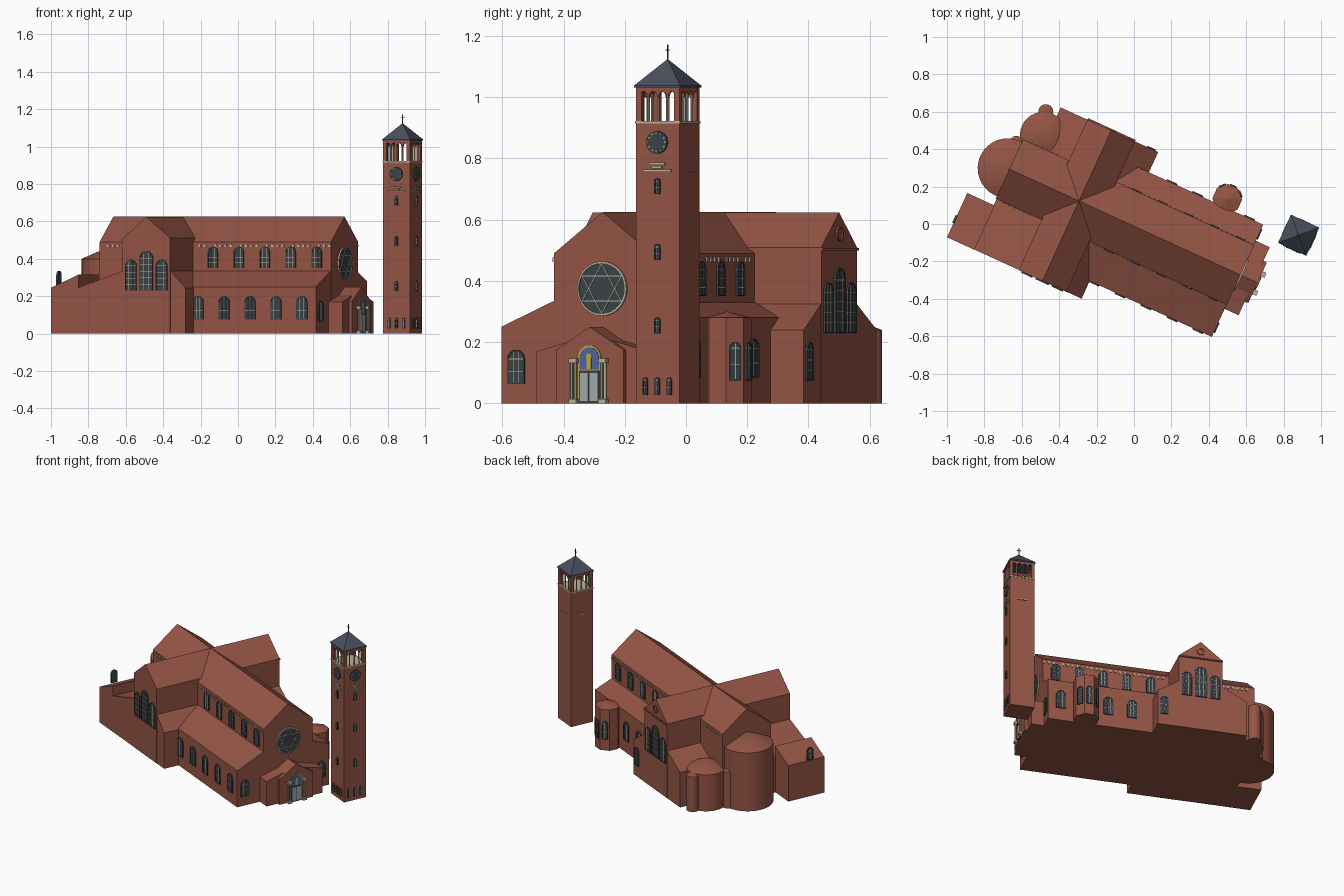
import bpy, bmesh
from math import sin, cos, pi, radians
from mathutils import Matrix, Vector

if "Cube" in bpy.data.objects:
    bpy.data.objects.remove(bpy.data.objects["Cube"])

ROT = Matrix.Rotation(radians(-24.6), 4, 'Z')
CHURCH = Matrix.Translation((-0.294, 0.123, 0)) @ ROT   # origin at the crossing, x along the nave
TOWER = Matrix.Translation((0.88, -0.06, 0)) @ ROT


def mat(name, rgb):
    m = bpy.data.materials.new(name)
    m.diffuse_color = (*rgb, 1)
    m.use_nodes = True
    m.node_tree.nodes["Principled BSDF"].inputs["Base Color"].default_value = m.diffuse_color
    return m


BRICK = mat("brick", (0.30, 0.09, 0.06))
GLASS = mat("glass", (0.04, 0.055, 0.065))
CREAM = mat("cream_stone", (0.50, 0.44, 0.32))
SLATE = mat("slate", (0.065, 0.08, 0.11))
GOLD = mat("gold", (0.55, 0.36, 0.06))
BLUE = mat("blue", (0.07, 0.13, 0.36))
DOOR = mat("door_grey", (0.36, 0.40, 0.40))


def finish(name, bm, mats, M):
    bmesh.ops.recalc_face_normals(bm, faces=bm.faces)
    me = bpy.data.meshes.new(name)
    bm.to_mesh(me)
    bm.free()
    for m in mats:
        me.materials.append(m)
    ob = bpy.data.objects.new(name, me)
    bpy.context.collection.objects.link(ob)
    ob.matrix_world = M
    return ob


def slab(bm, pts, axis, a, b, mi=0):
    """Extrude a 2D profile (h, z) along axis 'x' or 'y' from a to b."""
    co = (lambda h, z, t: (t, h, z)) if axis == 'x' else (lambda h, z, t: (h, t, z))
    A = [bm.verts.new(co(h, z, a)) for h, z in pts]
    B = [bm.verts.new(co(h, z, b)) for h, z in pts]
    n = len(pts)
    fs = [bm.faces.new(A), bm.faces.new(B[::-1])]
    fs += [bm.faces.new((A[i], A[(i + 1) % n], B[(i + 1) % n], B[i])) for i in range(n)]
    for f in fs:
        f.material_index = mi


def rect(x0, x1, z0, z1):
    return [(x0, z0), (x1, z0), (x1, z1), (x0, z1)]


def prism(name, pts, axis, a, b, m=BRICK, M=CHURCH):
    bm = bmesh.new()
    slab(bm, pts, axis, a, b)
    return finish(name, bm, [m], M)


def gable(hw, eave, ridge, c=0):
    return [(c - hw, 0), (c + hw, 0), (c + hw, eave), (c, ridge), (c - hw, eave)]


def lathe(name, loc, r1, r2, z0, z1, n=32, m=BRICK, M=CHURCH, spin=0):
    bm = bmesh.new()
    bmesh.ops.create_cone(bm, cap_ends=True, segments=n, radius1=r1, radius2=r2, depth=z1 - z0,
                          matrix=Matrix.Translation((*loc, (z0 + z1) / 2)) @ Matrix.Rotation(spin, 4, 'Z'))
    ob = finish(name, bm, [m], M)
    if n > 8:
        bpy.context.view_layer.objects.active = ob
        ob.select_set(True)
        bpy.ops.object.shade_smooth_by_angle()
        ob.select_set(False)
    return ob


def face(x, y, ang, M=CHURCH):
    """Frame on a wall: local -y points outward; 0 south, 90 east, 180 north."""
    return M @ Matrix.Translation((x, y, 0)) @ Matrix.Rotation(radians(ang), 4, 'Z')


def arch(w, z0, z1, c=0, n=10):
    r = w / 2
    return [(c - r, z0), (c + r, z0)] + [(c + r * cos(pi * i / n), z1 - r + r * sin(pi * i / n)) for i in range(n + 1)]


def band(bm, outer, inner, y0, y1, mi):
    n = len(outer)
    for i in range(n):
        j = (i + 1) % n
        slab(bm, [outer[i], outer[j], inner[j], inner[i]], 'y', y0, y1, mi)


def window(name, F, w, z0, z1, bars=2, cols=1, c=0):
    bm = bmesh.new()
    slab(bm, arch(w, z0, z1, c), 'y', -0.004, 0.004)
    band(bm, arch(w, z0, z1, c), arch(w - 0.007, z0 + 0.004, z1 - 0.004, c), -0.007, 0, 0)
    for k in range(cols):
        x = c - w / 2 + w * (k + 1) / (cols + 1)
        slab(bm, rect(x - .001, x + .001, z0, z1 - w * .12), 'y', -0.0055, 0, 1)
    for k in range(bars):
        z = z0 + (z1 - z0 - w / 2) * (k + 1) / bars
        slab(bm, rect(c - w / 2, c + w / 2, z - .001, z + .001), 'y', -0.0055, 0, 1)
    return finish(name, bm, [GLASS, CREAM], F)


def circle(r, cz, n=32, start=0):
    return [(r * cos(start + 2 * pi * i / n), cz + r * sin(start + 2 * pi * i / n)) for i in range(n)]


# main body: nave with choir, transept, aisles
prism("nave_and_choir", gable(0.175, 0.49, 0.625), 'x', -0.41, 0.95)
prism("transept", gable(0.14, 0.51, 0.624), 'y', -0.47, 0.415)
prism("south_aisle", [(-0.365, 0), (0, 0), (0, 0.335), (-0.175, 0.335), (-0.365, 0.25)], 'x', 0, 0.948)
prism("north_aisle", [(0, 0), (0.295, 0), (0.295, 0.28), (0.175, 0.33), (0, 0.33)], 'x', 0, 0.948)

# lean-to chapels beside the transept
prism("southeast_lean_to", [(0, 0), (0.23, 0), (0.23, 0.245), (0.14, 0.335), (0, 0.335)], 'y', -0.469, -0.1)
prism("southwest_lean_to", [(-0.405, 0), (0, 0), (0, 0.335), (-0.14, 0.335), (-0.405, 0.245)], 'y', -0.469, -0.1)
prism("northeast_lean_to", [(0, 0), (0.276, 0), (0.276, 0.24), (0.14, 0.325), (0, 0.325)], 'y', 0.1, 0.414)
prism("northwest_lean_to", [(-0.297, 0), (0, 0), (0, 0.325), (-0.14, 0.325), (-0.297, 0.24)], 'y', 0.1, 0.414)
prism("west_sacristy", [(-0.561, 0), (-0.4, 0), (-0.4, 0.315), (-0.561, 0.245)], 'y', -0.47, -0.21)

# apses and turrets at the west end
for nm, loc, r, h, top in (("main_apse", (-0.42, 0), 0.16, 0.40, 0.47), ("side_apse", (-0.32, 0.24), 0.125, 0.25, 0.31),
                           ("inner_turret", (-0.435, 0.145), 0.035, 0.25, 0.265), ("outer_turret", (-0.36, 0.36), 0.04, 0.24, 0.255)):
    lathe(nm, loc, r, r, 0, h)
    lathe(nm + "_roof", loc, r, 0, h, top)

# polygonal chapel on the north aisle
lathe("north_chapel", (0.716, 0.34), 0.08, 0.08, 0, 0.28, 8, spin=pi / 8)
lathe("north_chapel_roof", (0.716, 0.34), 0.08, 0, 0.28, 0.30, 8, spin=pi / 8)
for a in (135, 180, 225):
    d = radians(a)
    window("chapel_window", face(0.716 + .074 * sin(d), 0.34 - .074 * cos(d), a), 0.038, 0.075, 0.2)

# entrance porch
prism("porch_wings", gable(0.2, 0.17, 0.225), 'x', 0.94, 1.03)
prism("porch_gable", gable(0.12, 0.175, 0.25), 'x', 0.94, 1.05)
P = face(1.05, 0, 90)
prism("door_surround", arch(0.082, 0, 0.19), 'y', -0.004, 0, GOLD, P)
prism("door_tympanum", arch(0.07, 0.11, 0.183), 'y', -0.006, 0, BLUE, P)
prism("tympanum_figure", circle(0.011, 0.153, 12), 'y', -0.008, 0, GOLD, P)
prism("figure_body", rect(-.008, .008, .112, .145), 'y', -0.008, 0, GOLD, P)
prism("door_dark_frame", rect(-0.036, 0.036, 0, 0.108), 'y', -0.006, 0, GLASS, P)
for s in (-1, 1):
    prism("door_leaf", rect(s * .017 - .014, s * .017 + .014, 0.008, 0.1), 'y', -0.008, 0, DOOR, P)
    for o in (0.047, 0.060):
        lathe("door_column", (s * o, -0.012), 0.005, 0.005, 0, 0.135, 12, CREAM, P)
    prism("column_base", rect(s * .053 - .014, s * .053 + .014, 0, .014), 'y', -0.022, 0, CREAM, P)
    prism("column_capital", rect(s * .053 - .014, s * .053 + .014, .132, .147), 'y', -0.022, 0, CREAM, P)

# rose window with a six-pointed tracery
bm = bmesh.new()
slab(bm, circle(0.086, 0.375), 'y', -0.004, 0.004, 0)
band(bm, circle(0.089, 0.375), circle(0.083, 0.375), -0.008, 0, 1)
for s in (pi / 2, -pi / 2):
    band(bm, circle(0.084, 0.375, 3, s), circle(0.078, 0.375, 3, s), -0.007, 0, 1)
finish("rose_window", bm, [GLASS, CREAM], face(0.95, 0, 90))

# nave and aisle windows on both sides, with the little arched frieze
for i in range(5):
    u = 0.257 + 0.1525 * i
    window("south_clerestory_window", face(u, -0.175, 0), 0.058, 0.35, 0.465, 3, 2)
    window("north_clerestory_window", face(u, 0.175, 180), 0.058, 0.35, 0.465, 3, 2)
    window("south_aisle_window", face(u, -0.365, 0), 0.062, 0.075, 0.2, 2, 2)
    if i not in (0, 3):
        window("north_aisle_window", face(u, 0.295, 180), 0.062, 0.085, 0.21, 2, 2)
for v, a in ((-0.175, 0), (0.175, 180)):
    bm = bmesh.new()
    s = 1 if a == 0 else -1
    us = [0.18 + 0.0305 * i for i in range(26) if i % 5 != 2] + [-0.36 + 0.03 * i for i in range(6)]
    for u in us:
        slab(bm, arch(0.013, 0.462, 0.478, s * u, 6), 'y', -0.005, 0)
    finish("eaves_frieze", bm, [CREAM], face(0, v, a))
for v in (-0.31, 0.24):
    window("aisle_front_window", face(0.948, v, 90), 0.06, 0.065, 0.175, 2, 2)
window("lean_to_window", face(0.235, 0.414, 180), 0.05, 0.075, 0.2, 3, 1)
window("sacristy_window", face(-0.561, -0.365, -90), 0.045, 0.25, 0.335, 2, 1)

# tall triple windows in each transept end
for v, a in ((-0.47, 0), (0.415, 180)):
    F = face(0, v, a)
    window("transept_middle_window", F, 0.078, 0.23, 0.442, 5, 2)
    for s in (-1, 1):
        window("transept_side_window", F, 0.066, 0.23, 0.395, 4, 2, s * 0.09)
N = face(0, 0.415, 180)
prism("transept_cornice", rect(-0.14, 0.14, 0.5, 0.508), 'y', -0.008, 0, BRICK, N)
bm = bmesh.new()
band(bm, circle(0.025, 0.555, 20), circle(0.019, 0.555, 20), -0.006, 0, 0)
finish("gable_ring", bm, [BRICK], N)

# bell tower shaft and its face details
H = 0.0785
prism("tower_shaft", rect(-H, H, 0, 0.915), 'y', -H, H, BRICK, TOWER)
for x, y, a in ((0, -H, 0), (H, 0, 90)):
    F = face(x, y, a, TOWER)
    prism("clock_face", circle(0.037, 0.853, 24), 'y', -0.008, 0, GLASS, F)
    bm = bmesh.new()
    for p, q in circle(0.030, 0.853, 12):
        slab(bm, rect(p - .0025, p + .0025, q - .0025, q + .0025), 'y', -0.010, 0)
    finish("clock_marks", bm, [CREAM], F)
    for z, w in ((0.783, 0.028), (0.760, 0.05), (0.771, 0.018)):
        prism("tower_ledge", rect(-w, w, z - .004, z + .004), 'y', -0.008, 0, CREAM, F)
    for z in (0.71, 0.495, 0.255):
        window("tower_slit_window", F, 0.02, z - 0.026, z + 0.026, 2, 1)
    for c in (-0.043, 0, 0.043):
        window("tower_base_window", F, 0.017, 0.028, 0.085, 2, 1, c)
for a in (180, 270):
    d = radians(a)
    prism("tower_back_ledge", rect(-.03, .03, .757, .763), 'y', -0.006, 0, CREAM, face(H * sin(d), -H * cos(d), a, TOWER))

# open belfry: posts, columns and arches
prism("belfry_floor", rect(-.081, .081, 0.915, 0.923), 'y', -.081, .081, CREAM, TOWER)
for k in range(4):
    d = pi / 2 * k
    F = face(H * sin(d), -H * cos(d), 90 * k, TOWER)
    prism("belfry_post", rect(-H, -H + .02, 0.92, 1.035), 'y', 0, 0.02, BRICK, F)
    bm = bmesh.new()
    r = 0.0145
    for j in range(4):
        c = (j - 1.5) * 0.0345
        slab(bm, [(c - .0173, 1.035), (c - .0173, 1.0)] + [(c - r * cos(pi * i / 8), 1.0 + 1.35 * r * sin(pi * i / 8)) for i in range(9)]
             + [(c + .0173, 1.0), (c + .0173, 1.035)], 'y', 0.001, 0.013)
    finish("belfry_arches", bm, [BRICK], F)
    for j in (-1, 0, 1):
        lathe("belfry_column", (j * 0.0345, 0.007), 0.004, 0.004, 0.92, 1.002, 10, CREAM, F)

# tower roof and cross
prism("roof_plate", rect(-.083, .083, 1.032, 1.038), 'y', -.083, .083, SLATE, TOWER)
lathe("tower_roof", (0, 0), 0.083 * 2 ** .5, 0, 1.038, 1.125, 4, SLATE, TOWER, pi / 4)
prism("cross_upright", rect(-.002, .002, 1.115, 1.172), 'y', -.002, .002, SLATE, TOWER)
prism("cross_arm", rect(-.012, .012, 1.152, 1.156), 'y', -.002, .002, SLATE, TOWER)
